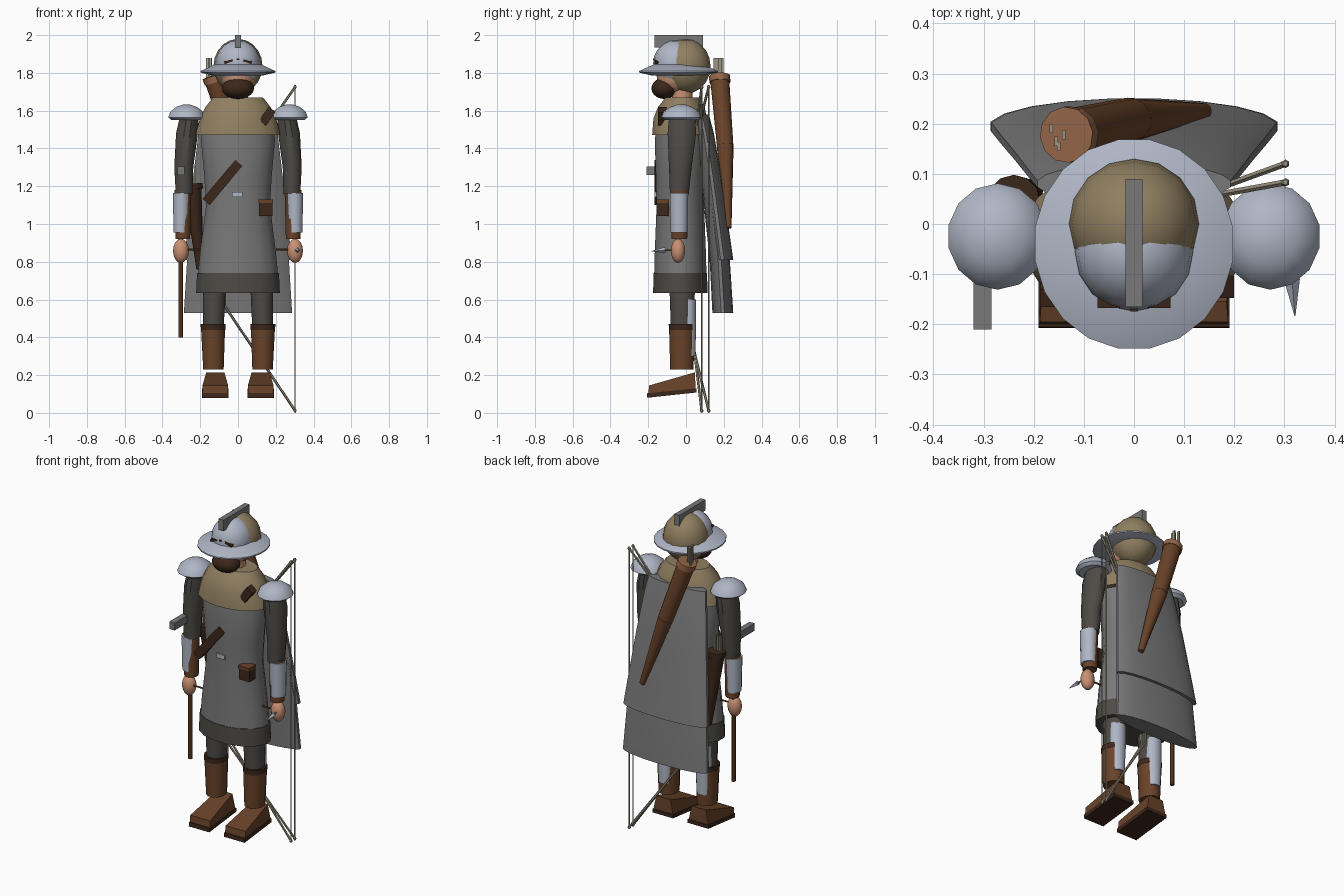
import bpy, bmesh, math
from mathutils import Vector, Matrix

cube = bpy.data.objects.get("Cube")
if cube:
    bpy.data.objects.remove(cube, do_unlink=True)


def material(name, *rgb):
    m = bpy.data.materials.new(name)
    m.use_nodes = True
    m.diffuse_color = (*rgb, 1)
    m.node_tree.nodes["Principled BSDF"].inputs["Base Color"].default_value = (*rgb, 1)
    return m


STEEL = material("pale steel", .43, .47, .56)
GREY = material("grey cloth", .19, .19, .19)
DARK = material("dark grey cloth", .076, .07, .061)
TAN = material("tan cloth", .28, .215, .12)
BROWN = material("brown leather", .14, .055, .022)
UMBER = material("dark leather", .045, .02, .011)
SKIN = material("skin", .58, .28, .17)
WOOD = material("pale wood", .33, .3, .22)
TRIM = material("light leather", .3, .13, .065)
parts = []


def finish(name, bm, mat):
    bmesh.ops.recalc_face_normals(bm, faces=bm.faces)
    mesh = bpy.data.meshes.new(name)
    bm.to_mesh(mesh)
    bm.free()
    mesh.materials.append(mat)
    ob = bpy.data.objects.new(name, mesh)
    bpy.context.collection.objects.link(ob)
    parts.append(ob)
    return ob


def loft(name, mat, rings, n=16):
    """Skin stacked level ellipses given as (x, y, z, rx, ry)."""
    bm = bmesh.new()
    loops = []
    for x, y, z, rx, ry in rings:
        angles = [math.tau * (i + .5) / n for i in range(n)]
        loops.append([bm.verts.new((x + rx * math.cos(a), y + ry * math.sin(a), z)) for a in angles])
    for a, b in zip(loops, loops[1:]):
        for i in range(n):
            j = (i + 1) % n
            bm.faces.new((a[i], a[j], b[j], b[i]))
    bm.faces.new(loops[0])
    bm.faces.new(loops[-1])
    return finish(name, bm, mat)


def ball(name, mat, centre, radii, n=16):
    bm = bmesh.new()
    bmesh.ops.create_uvsphere(bm, u_segments=n, v_segments=n // 2 + 2, radius=1)
    bmesh.ops.transform(bm, matrix=Matrix.LocRotScale(Vector(centre), None, Vector(radii)), verts=bm.verts)
    return finish(name, bm, mat)


def rod(name, mat, p, q, r1, r2=None, n=8):
    """Straight tapered rod from p to q."""
    p, q = Vector(p), Vector(q)
    d = q - p
    bm = bmesh.new()
    bmesh.ops.create_cone(bm, cap_ends=True, segments=n, radius1=r1,
                          radius2=r1 if r2 is None else r2, depth=d.length)
    turn = d.to_track_quat('Z', 'Y').to_matrix().to_4x4()
    bmesh.ops.transform(bm, matrix=Matrix.Translation((p + q) / 2) @ turn, verts=bm.verts)
    return finish(name, bm, mat)


def box(name, mat, centre, size, tilt=0):
    bm = bmesh.new()
    bmesh.ops.create_cube(bm, size=1)
    m = Matrix.Translation(centre) @ Matrix.Rotation(tilt, 4, 'Y') @ Matrix.Diagonal((*size, 1))
    bmesh.ops.transform(bm, matrix=m, verts=bm.verts)
    return finish(name, bm, mat)


def prism(name, mat, outline, x, half_bottom, half_top):
    """Side outline in (y, z), widened along x; higher points use half_top."""
    mid = sum(z for _, z in outline) / len(outline)
    bm = bmesh.new()
    sides = [[bm.verts.new((x + s * (half_top if z > mid else half_bottom), y, z)) for y, z in outline]
             for s in (-1, 1)]
    for side in sides:
        bm.faces.new(side)
    for i in range(len(outline)):
        j = (i + 1) % len(outline)
        bm.faces.new((sides[0][i], sides[0][j], sides[1][j], sides[1][i]))
    return finish(name, bm, mat)


# Tunic, hem and shoulder mantle
loft("tunic", GREY, [(0, -.03, .70, .219, .142), (0, -.03, .85, .205, .138), (0, -.03, 1.1, .172, .128),
                     (0, -.03, 1.25, .182, .132), (0, -.03, 1.45, .2, .138), (0, -.03, 1.55, .18, .12)])
loft("tunic_hem", DARK, [(0, -.03, .635, .226, .147), (0, -.03, .74, .221, .144)])
loft("mantle", TAN, [(0, -.03, 1.47, .23, .152), (0, -.03, 1.56, .205, .145),
                     (0, -.025, 1.62, .175, .125), (0, -.02, 1.67, .135, .09)])
loft("neck", SKIN, [(0, -.02, 1.62, .055, .055), (0, -.02, 1.74, .055, .055)])

# Head, hood, helmet
ball("hood", TAN, (0, 0, 1.835), (.13, .13, .145))
ball("face", SKIN, (0, -.06, 1.78), (.09, .095, .09))
ball("beard", UMBER, (0, -.115, 1.718), (.085, .068, .056))
ball("helmet_dome", STEEL, (0, -.055, 1.85), (.118, .119, .124))
loft("helmet_brim", STEEL, [(0, -.04, 1.785, .13, .14), (0, -.04, 1.802, .2, .211),
                            (0, -.04, 1.81, .2, .211), (0, -.04, 1.845, .122, .132)], 20)
box("helmet_crest", GREY, (0, -.038, 1.967), (.034, .255, .066))
for s in (-1, 1):
    box("eye_slit", UMBER, (s * .05, -.156, 1.86), (.045, .024, .012), s * .3)
box("nose_mark", UMBER, (0, -.169, 1.872), (.014, .01, .008))

# Arms, hands and legs on both sides
for s, side in ((-1, "right"), (1, "left")):
    loft(side + "_sleeve", DARK, [(s * .285, -.035, 1.16, .046, .052), (s * .287, -.03, 1.3, .052, .062),
                                  (s * .27, -.022, 1.48, .06, .078), (s * .255, -.02, 1.59, .05, .07)], 12)
    loft(side + "_shoulder_plate", STEEL, [(s * .272, -.025, 1.55, .082, .085), (s * .272, -.025, 1.565, .1, .106),
                                           (s * .272, -.025, 1.595, .088, .094), (s * .272, -.025, 1.62, .056, .06),
                                           (s * .272, -.025, 1.632, .02, .022)], 14)
    loft(side + "_forearm", BROWN, [(s * .292, -.035, .92, .04, .043), (s * .292, -.035, 1.18, .047, .046)], 12)
    loft(side + "_bracer", STEEL, [(s * .301, -.037, .955, .041, .046), (s * .299, -.037, 1.165, .048, .051)], 12)
    ball(side + "_hand", SKIN, (s * .302, -.042, .858), (.042, .038, .064), 12)
    rod(side + "_thumb_strap", BROWN, (s * .2, -.05, .865), (s * .32, -.05, .865), .005)

    loft(side + "_trouser_leg", DARK, [(s * .13, -.02, .44, .056, .062), (s * .125, -.02, .72, .064, .072)], 12)
    loft(side + "_calf_guard", STEEL, [(s * .13, .012, .3, .04, .04), (s * .13, .012, .47, .05, .042),
                                       (s * .13, .012, .6, .05, .042)], 12)
    loft(side + "_boot_shaft", BROWN, [(s * .13, -.022, .23, .056, .064), (s * .132, -.022, .45, .066, .07)], 12)
    loft(side + "_boot_cuff", UMBER, [(s * .132, -.022, .44, .067, .071), (s * .132, -.022, .47, .068, .072)], 12)
    prism(side + "_foot", BROWN, [(-.2, .1), (-.195, .145), (.048, .215), (.05, .122)], s * .12, .068, .048)
    prism(side + "_sole", UMBER, [(-.207, .08), (-.205, .104), (.055, .13), (.055, .108)], s * .12, .07, .07)

# Cape: long under layer and shorter upper layer
loft("cape_lower", GREY, [(0, .195, .53, .29, .056), (0, .178, .82, .272, .054),
                          (0, .12, 1.3, .22, .048), (0, .085, 1.56, .19, .04)], 20)
loft("cape_upper", GREY, [(0, .193, .81, .288, .058), (0, .168, 1.0, .268, .056), (0, .135, 1.25, .24, .053),
                          (0, .1, 1.48, .212, .048), (0, .08, 1.58, .195, .042)], 20)

# Back quiver with arrows
top, low = Vector((-.13, .178, 1.77)), Vector((.14, .225, .98))
bend = top.lerp(low, .45) + Vector((0, .008, 0))
rod("back_quiver_body", BROWN, bend, top, .045, .052, 12)
rod("back_quiver_tip", BROWN, low, bend, .016, .045, 12)
rod("back_quiver_rim", TRIM, top.lerp(low, .025), top + Vector((-.005, 0, .014)), .056, .056, 12)
for dx, dy in ((-.165, .19), (-.155, .165), (-.14, .178), (-.15, .155)):
    box("back_arrow", WOOD, (dx, dy, 1.81), (.007, .018, .14))

# Hip quiver with arrows
rod("hip_quiver", UMBER, (-.2, .07, .76), (-.24, .045, 1.19), .02, .046, 12)
rod("hip_quiver_rim", UMBER, (-.239, .045, 1.185), (-.24, .045, 1.215), .053, .053, 12)
for dx in (-.262, -.245, -.228):
    box("hip_arrow", WOOD, (dx, .04, 1.24), (.01, .012, .13))

# Chest strap, buckle and belt pouch
box("chest_strap", UMBER, (-.082, -.148, 1.22), (.05, .035, .27), math.radians(40))
box("shoulder_strap", UMBER, (.155, -.125, 1.57), (.045, .045, .09), math.radians(35))
box("belt_buckle", STEEL, (-.003, -.16, 1.157), (.055, .012, .026))
box("belt_pouch", UMBER, (.147, -.12, 1.085), (.072, .06, .085))
box("pouch_flap", BROWN, (.147, -.123, 1.12), (.076, .064, .018))

# Carried sword: scabbard and bar handle; small spike in the left hand
rod("scabbard", BROWN, (-.303, -.03, .4), (-.303, -.03, .95), .013)
box("sword_handle", GREY, (-.302, -.125, 1.282), (.036, .17, .045))
rod("spike", STEEL, (.315, -.11, .862), (.321, -.183, .856), .016, .001, 4)
rod("spike_shaft", WOOD, (.308, -.02, .865), (.315, -.11, .862), .005)

# Two strung bows slung behind the left side
for tip_y, grip_y in ((.12, -.015), (.083, .015)):
    path = [(.302, tip_y, 1.725), (-.07, grip_y, 1.19), (-.07, grip_y, .565), (.302, tip_y, .012)]
    for a, b in zip(path, path[1:]):
        rod("bow_limb", WOOD, a, b, .007, n=6)
    rod("bow_string", WOOD, path[0], path[-1], .004, n=6)
    for end in (path[0], path[-1]):
        ball("bow_tip", WOOD, end, (.009, .009, .012), 6)

# Smooth shading with sharp edges kept
bpy.ops.object.select_all(action='DESELECT')
for ob in parts:
    ob.select_set(True)
bpy.context.view_layer.objects.active = parts[0]
bpy.ops.object.shade_smooth_by_angle(angle=math.radians(35))
